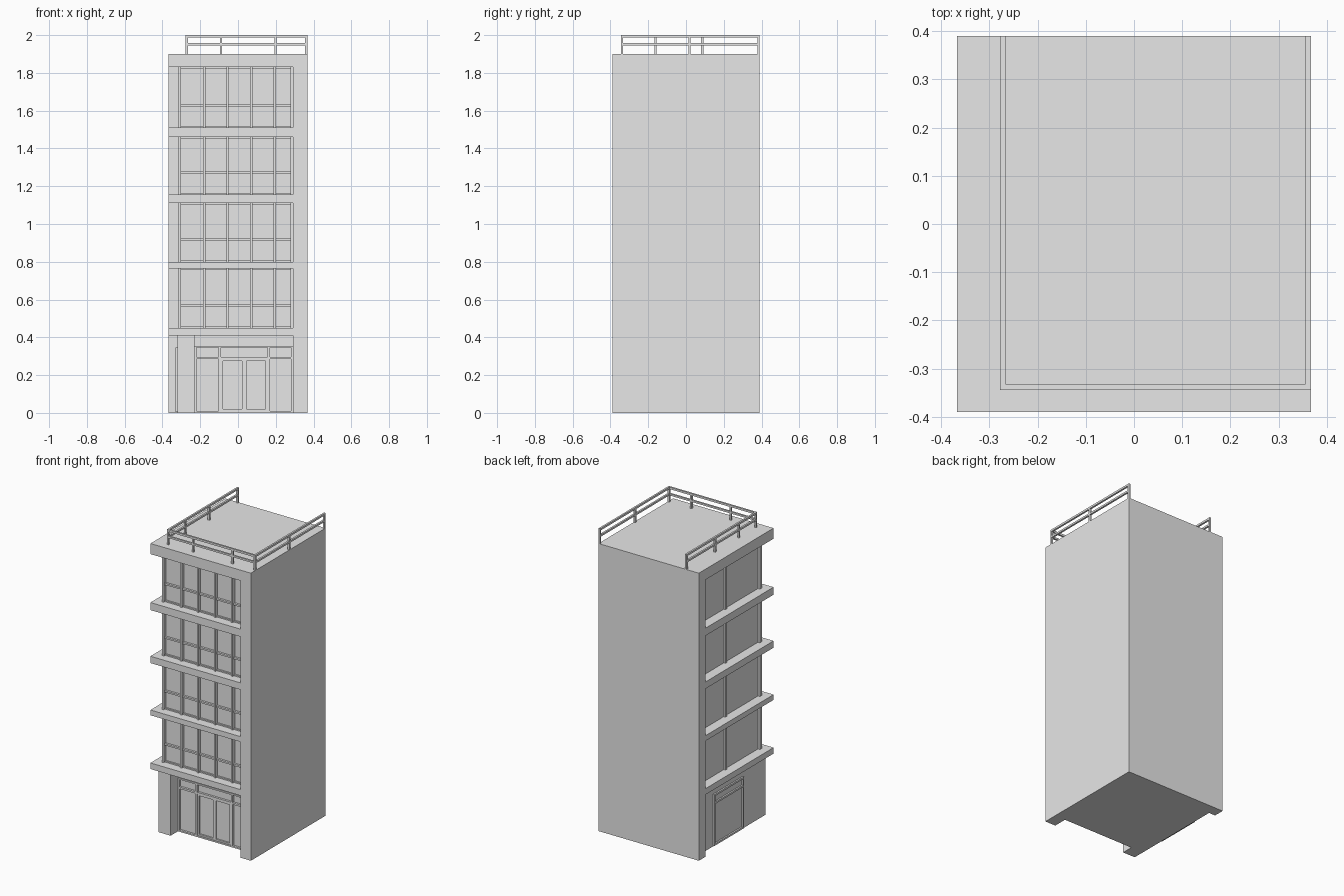
import bpy

if "Cube" in bpy.data.objects:
    bpy.data.objects.remove(bpy.data.objects["Cube"])

grey = bpy.data.materials.new("plain grey")
grey.diffuse_color = (0.8, 0.8, 0.8, 1)
grey.use_nodes = True
grey.node_tree.nodes["Principled BSDF"].inputs["Base Color"].default_value = grey.diffuse_color


def boxes(name, items):
    """One object made of axis-aligned boxes (x0, x1, y0, y1, z0, z1)."""
    verts, faces = [], []
    for x0, x1, y0, y1, z0, z1 in items:
        n = len(verts)
        verts += [(x, y, z) for z in (z0, z1) for x, y in
                  ((x0, y0), (x1, y0), (x1, y1), (x0, y1))]
        faces += [[n + i for i in f] for f in
                  ((3, 2, 1, 0), (4, 5, 6, 7), (0, 1, 5, 4),
                   (1, 2, 6, 5), (2, 3, 7, 6), (3, 0, 4, 7))]
    mesh = bpy.data.meshes.new(name)
    mesh.from_pydata(verts, [], faces)
    mesh.materials.append(grey)
    ob = bpy.data.objects.new(name, mesh)
    bpy.context.collection.objects.link(ob)
    return ob


L, R, F, B = -0.367, 0.367, -0.39, 0.39   # outer footprint
WX, WY = 0.29, 0.32                       # inner faces of the solid walls

# Solid walls and roof
boxes("right_wall", [(WX, R, F, B, 0, 1.83)])
boxes("back_wall", [(L, WX, WY, B, 0, 1.83)])
boxes("roof_slab", [(L, R, F, B, 1.83, 1.9)])

# Floor slabs, glazing between them and mullions
slabs = [(0.41, 0.45), (0.765, 0.80), (1.11, 1.155), (1.46, 1.51), (1.83, 1.9)]
boxes("floor_slabs", [(L, WX, F, WY, a, b) for a, b in slabs[:-1]])
glass, bars = [], []
GX, GY = -0.302, -0.32
for (_, z0), (z1, _) in zip(slabs, slabs[1:]):
    glass.append((GX, WX, GY, WY, z0, z1))
    for x in (-0.309, -0.177, -0.055, 0.07, 0.195, 0.284):
        bars.append((x - 0.007, x + 0.006, GY - 0.022, GY, z0, z1))
    zb = z0 + 0.118
    bars.append((GX, WX, GY - 0.014, GY, zb - 0.005, zb + 0.006))
    bars.append((GX, WX, GY - 0.01, GY, z0, z0 + 0.008))
    bars.append((GX, WX, GY - 0.01, GY, z1 - 0.008, z1))
    for y in (0.03, 0.313):
        bars.append((GX - 0.012, GX, y - 0.007, y + 0.007, z0, z1))
boxes("window_glazing", glass)
boxes("window_mullions", bars)

# Ground floor: recessed shop wall and corner pillar
DY, SX = -0.285, -0.32
boxes("ground_floor_wall", [(SX, WX, DY, WY, 0, 0.41)])
boxes("corner_pillar", [(SX, -0.23, -0.375, DY, 0, 0.41)])

# Shop front frame and door leaves
f0 = DY - 0.014
frame = [(x0, x1, f0, DY, 0, 0.355) for x0, x1 in
         ((-0.23, -0.219), (-0.104, -0.091), (0.157, 0.169), (0.281, WX))]
frame += [(-0.219, 0.281, f0, DY, z0, z1) for z0, z1 in
          ((0, 0.01), (0.284, 0.296), (0.345, 0.355))]
boxes("shop_front_frame", frame)
leaves = []
for a, b in ((-0.091, 0.033), (0.033, 0.157)):
    leaves += [(a, a + 0.011, f0 + 0.004, DY, 0.01, 0.284),
               (b - 0.011, b, f0 + 0.004, DY, 0.01, 0.284),
               (a, b, f0 + 0.004, DY, 0.01, 0.02),
               (a, b, f0 + 0.004, DY, 0.274, 0.284)]
boxes("door_leaf_frames", leaves)

# Side window frame on the ground floor
s0 = SX - 0.01
side = [(s0, SX, y0, y1, 0.005, 0.345) for y0, y1 in ((-0.135, -0.123), (0.163, 0.175))]
side += [(s0, SX, -0.123, 0.163, z0, z1) for z0, z1 in
         ((0.005, 0.017), (0.28, 0.292), (0.333, 0.345))]
boxes("side_window_frame", side)

# Roof railing on three sides
t = 0.012
rx0, rx1, ry = -0.278, R, -0.345
rails = []
for z0, z1 in ((1.945, 1.957), (1.987, 2.0)):
    rails += [(rx0, rx1, ry, ry + t, z0, z1),
              (rx0, rx0 + t, ry + t, B, z0, z1),
              (rx1 - t, rx1, ry + t, B, z0, z1)]
boxes("roof_rails", rails)
posts = [(x, x + t, ry, ry + t) for x in (rx0, -0.096, 0.192, rx1 - t)]
posts += [(rx0, rx0 + t, y, y + t) for y in (-0.168, 0.08, B - t)]
posts += [(rx1 - t, rx1, y, y + t) for y in (0.012, B - t)]
boxes("roof_rail_posts", [p + (1.9, 1.99) for p in posts])
